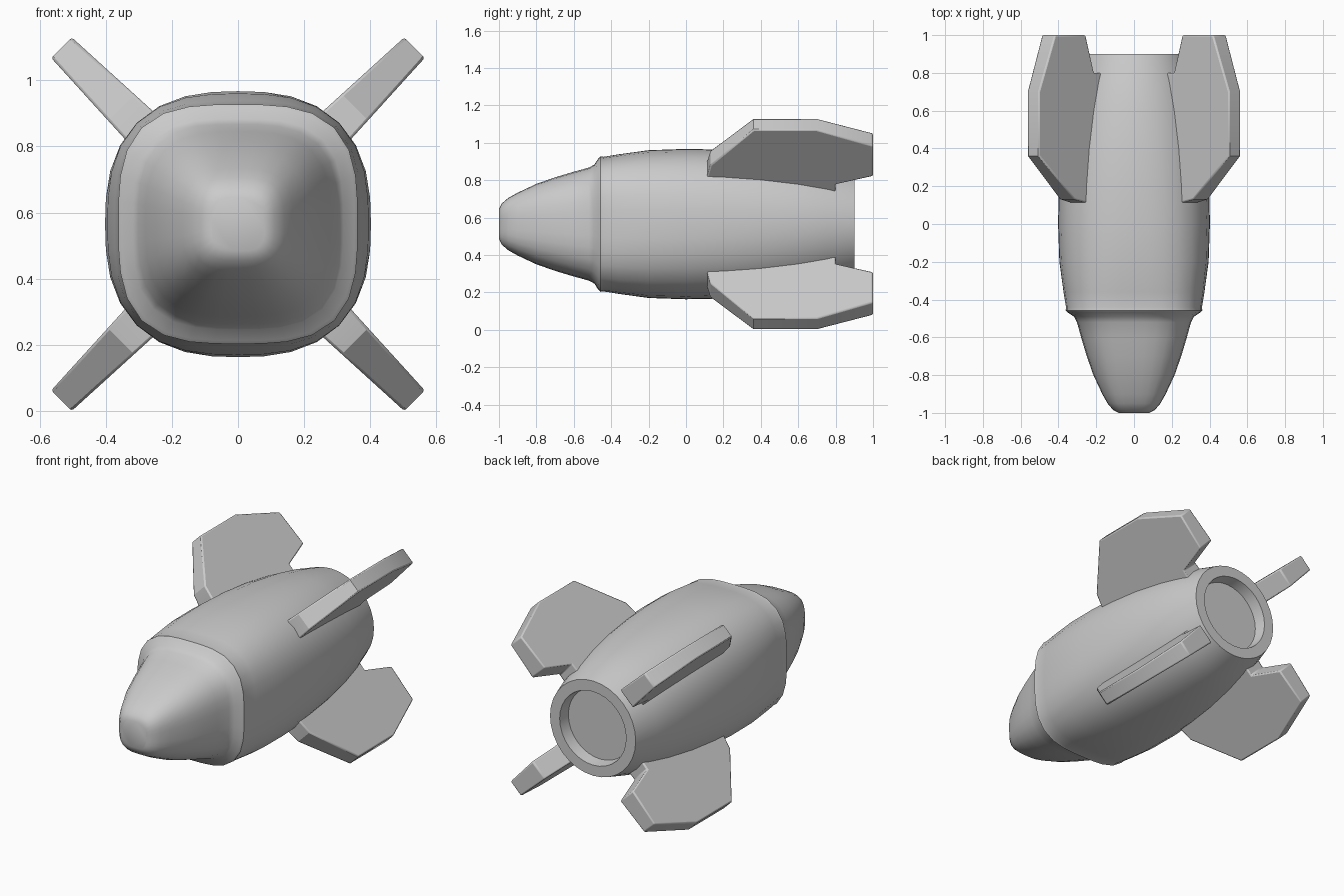
import bpy, bmesh, math
from mathutils import Matrix, Vector

if "Cube" in bpy.data.objects:
    bpy.data.objects.remove(bpy.data.objects["Cube"])

CZ = 0.565      # height of the body axis
SEG = 32


def finish(name, bm, angle):
    bmesh.ops.recalc_face_normals(bm, faces=bm.faces)
    mesh = bpy.data.meshes.new(name)
    bm.to_mesh(mesh)
    bm.free()
    obj = bpy.data.objects.new(name, mesh)
    bpy.context.collection.objects.link(obj)
    bpy.ops.object.select_all(action='DESELECT')
    obj.select_set(True)
    bpy.context.view_layer.objects.active = obj
    bpy.ops.object.shade_smooth_by_angle(angle=math.radians(angle))
    return obj


def loft(name, stations):
    """Skin rounded-square rings along y; each station is (y, radius, squareness)."""
    bm = bmesh.new()
    rings = []
    for y, r, n in stations:
        ring = []
        for i in range(SEG):
            a = 2 * math.pi * i / SEG
            c, s = math.cos(a), math.sin(a)
            k = r / (abs(c) ** n + abs(s) ** n) ** (1 / n)
            ring.append(bm.verts.new((k * c, y, CZ + k * s)))
        rings.append(ring)
    for a, b in zip(rings, rings[1:]):
        for i in range(SEG):
            j = (i + 1) % SEG
            bm.faces.new((a[i], a[j], b[j], b[i]))
    bm.faces.new(rings[0])
    bm.faces.new(rings[-1])
    return finish(name, bm, 40)


# Body: nose cone, stepped collar, hull and recessed tail opening in one skin
loft("rocket_body", [
    (-1.0, 0.08, 4), (-0.985, 0.11, 3.6), (-0.95, 0.14, 3.2), (-0.9, 0.168, 3),
    (-0.8, 0.215, 2.9), (-0.7, 0.25, 2.9), (-0.6, 0.28, 3), (-0.52, 0.302, 3.1),
    (-0.49, 0.318, 3.2), (-0.468, 0.352, 3.2), (-0.458, 0.362, 3.2),
    (-0.44, 0.36, 3.2), (-0.36, 0.373, 3), (-0.2, 0.395, 2.7), (0.0, 0.402, 2.55),
    (0.2, 0.398, 2.45), (0.4, 0.386, 2.3), (0.6, 0.362, 2.15), (0.75, 0.333, 2.05),
    (0.9, 0.29, 2), (0.9, 0.225, 2), (0.83, 0.215, 2)])

# Fins: clipped-corner plates, thicker at the root, on the four diagonals
OUTLINE = [(0.25, 0.10), (0.38, 0.105), (0.50, 0.13), (0.755, 0.36),
           (0.755, 0.70), (0.64, 1.0), (0.42, 1.0), (0.36, 0.8), (0.25, 0.8)]


def fin(name, degrees):
    bm = bmesh.new()
    sides = []
    for sign in (-1, 1):
        sides.append([bm.verts.new((r, y, sign * (0.06 - 0.048 * (r - 0.42))))
                      for r, y in OUTLINE])
    low, high = sides
    bm.faces.new(low)
    bm.faces.new(high)
    for i in range(len(OUTLINE)):
        j = (i + 1) % len(OUTLINE)
        bm.faces.new((low[i], low[j], high[j], high[i]))
    bmesh.ops.transform(bm, verts=bm.verts, matrix=Matrix.Translation((0, 0, CZ))
                        @ Matrix.Rotation(math.radians(degrees), 4, 'Y'))
    obj = finish(name, bm, 30)
    bevel = obj.modifiers.new("soft_edges", 'BEVEL')
    bevel.width = 0.008
    bevel.segments = 2
    bevel.limit_method = 'ANGLE'
    bevel.angle_limit = math.radians(60)


for label, deg in (("lower_right", 45), ("lower_left", 135),
                   ("upper_left", 225), ("upper_right", 315)):
    fin("fin_" + label, deg)
